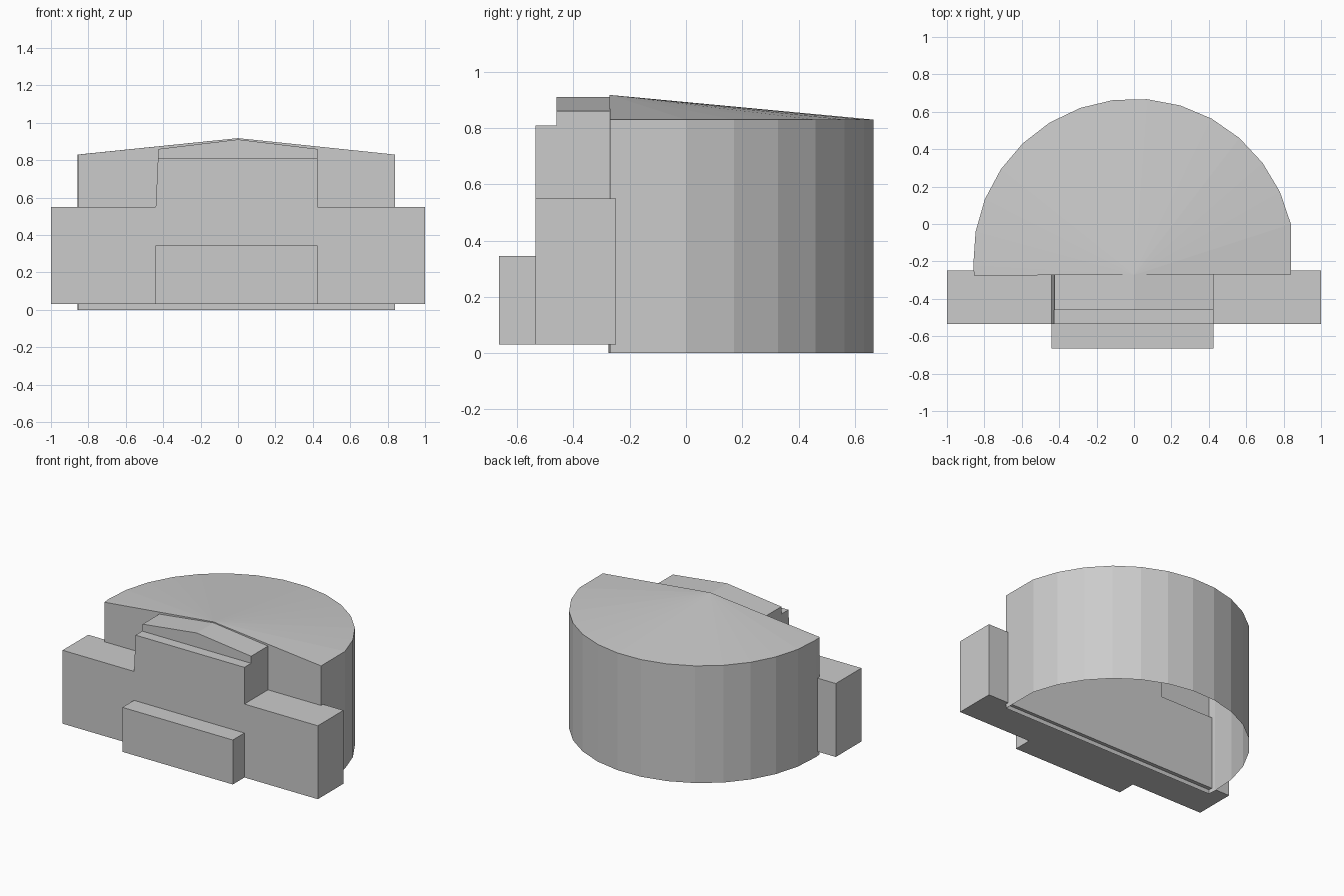
import bpy
import bmesh
import math

cube = bpy.data.objects.get("Cube")
if cube:
    bpy.data.objects.remove(cube, do_unlink=True)

# Single plain grey material
grey = bpy.data.materials.new("plain grey")
grey.use_nodes = True
grey.diffuse_color = (0.6, 0.6, 0.6, 1)
grey.node_tree.nodes["Principled BSDF"].inputs["Base Color"].default_value = (0.6, 0.6, 0.6, 1)


def finish(name, bm):
    mesh = bpy.data.meshes.new(name)
    bm.to_mesh(mesh)
    bm.free()
    mesh.materials.append(grey)
    obj = bpy.data.objects.new(name, mesh)
    bpy.context.collection.objects.link(obj)
    return obj


def prism(name, profile, front, back):
    """Closed solid from an x-z profile stretched between two y values."""
    bm = bmesh.new()
    face = bm.faces.new([bm.verts.new((x, front, z)) for x, z in profile])
    result = bmesh.ops.extrude_face_region(bm, geom=[face])
    moved = [v for v in result["geom"] if isinstance(v, bmesh.types.BMVert)]
    bmesh.ops.translate(bm, verts=moved, vec=(0, back - front, 0))
    bmesh.ops.recalc_face_normals(bm, faces=bm.faces)
    return finish(name, bm)


def half_drum(name, radius, centre_y, eave, peak):
    """Half-round shell, open below, with a shallow fan roof."""
    outline = [(0.84, -0.27)]
    for i in range(15):
        a = math.radians(12.75 + 12.1 * i)
        outline.append((radius * math.cos(a), centre_y + radius * math.sin(a)))
    outline.append((-0.855, -0.275))

    bm = bmesh.new()
    low = [bm.verts.new((x, y, 0)) for x, y in outline]
    top = [bm.verts.new((x, y, eave)) for x, y in outline]
    apex = bm.verts.new((0, -0.2725, peak))
    for i in range(len(outline) - 1):
        bm.faces.new((low[i], low[i + 1], top[i + 1], top[i]))
        bm.faces.new((top[i], top[i + 1], apex))
    # Gabled flat front wall
    bm.faces.new((low[-1], low[0], top[0], apex, top[-1]))
    return finish(name, bm)


half_drum("rounded_hall", 0.86, -0.19, 0.83, 0.918)

# Wide front block with the raised centre
BASE, BACK = 0.03, -0.248
prism("front_block",
      [(-1, BASE), (1, BASE), (1, 0.55), (0.425, 0.55), (0.425, 0.81),
       (-0.428, 0.81), (-0.44, 0.55), (-1, 0.55)], -0.535, BACK)

# Shallow gable set back on the raised centre
prism("gable_cap",
      [(-0.428, 0.81), (0.425, 0.81), (0.425, 0.86), (0, 0.911), (-0.425, 0.86)],
      -0.46, BACK)

# Low entrance block at the front
prism("entrance_block",
      [(-0.44, BASE), (0.425, BASE), (0.425, 0.345), (-0.44, 0.345)], -0.665, -0.535)
